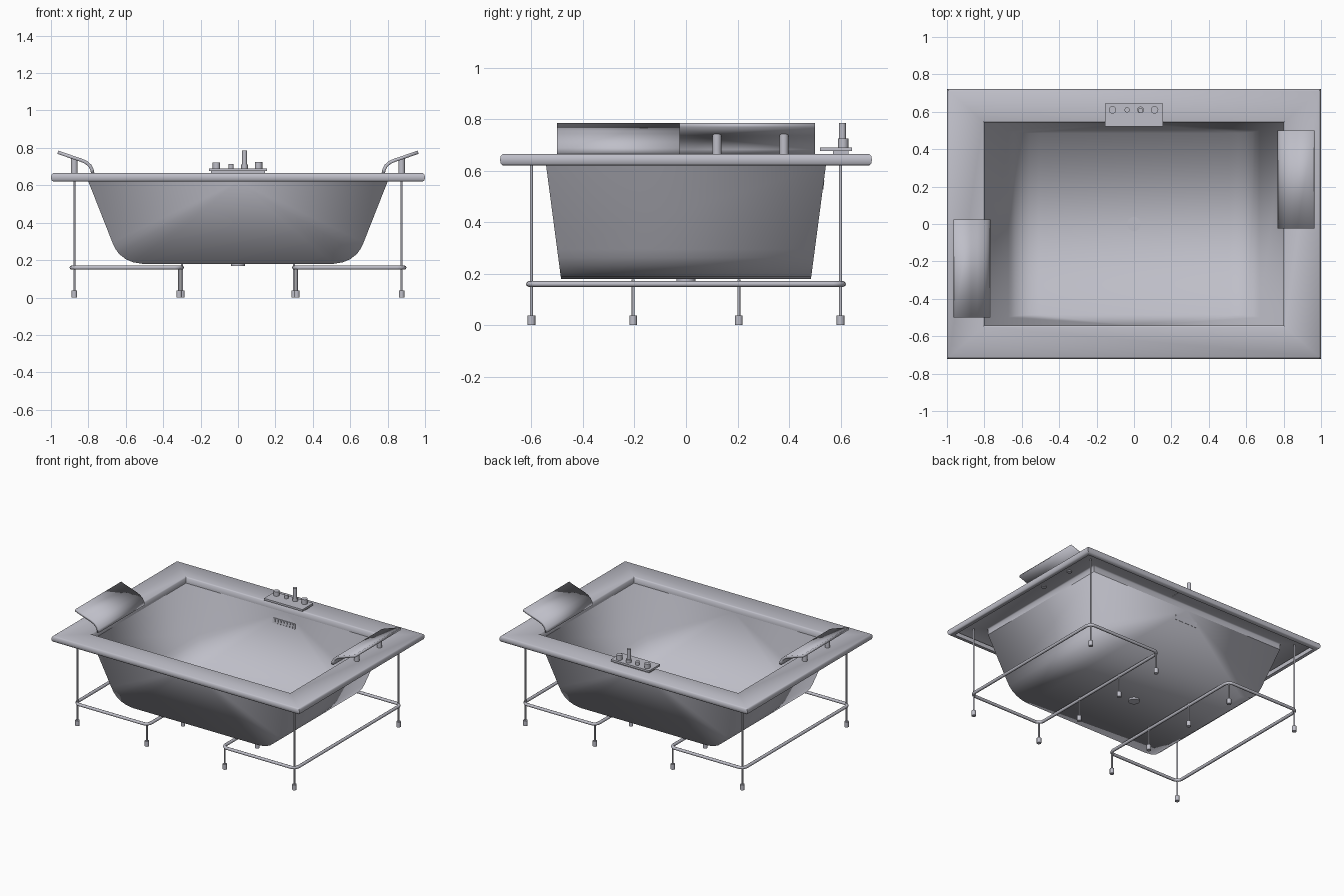
import bpy, bmesh, math
from mathutils import Vector

cube = bpy.data.objects.get("Cube")
if cube:
    bpy.data.objects.remove(cube, do_unlink=True)

mat = bpy.data.materials.new("pale grey enamel")
mat.use_nodes = True
GREY = (0.52, 0.52, 0.58, 1)
mat.diffuse_color = GREY
mat.node_tree.nodes["Principled BSDF"].inputs["Base Color"].default_value = GREY


def add_object(name, data):
    ob = bpy.data.objects.new(name, data)
    bpy.context.collection.objects.link(ob)
    data.materials.append(mat)
    return ob


def finish(name, bm, angle=None):
    """Turn a bmesh into an object; angle None gives full smooth shading."""
    bmesh.ops.recalc_face_normals(bm, faces=bm.faces)
    mesh = bpy.data.meshes.new(name)
    bm.to_mesh(mesh)
    bm.free()
    ob = add_object(name, mesh)
    bpy.ops.object.select_all(action="DESELECT")
    ob.select_set(True)
    bpy.context.view_layer.objects.active = ob
    if angle is None:
        bpy.ops.object.shade_smooth()
    else:
        bpy.ops.object.shade_smooth_by_angle(angle=math.radians(angle))
    return ob


def box(name, center, size, tilt=0):
    bm = bmesh.new()
    bmesh.ops.create_cube(bm, size=1)
    bmesh.ops.scale(bm, vec=size, verts=bm.verts)
    ob = finish(name, bm, 30)
    ob.location = center
    ob.rotation_euler.x = tilt
    return ob


def cylinder(name, x, y, z0, z1, r, sides=16):
    bm = bmesh.new()
    bmesh.ops.create_cone(bm, cap_ends=True, segments=sides,
                          radius1=r, radius2=r, depth=z1 - z0)
    ob = finish(name, bm, 40)
    ob.location = (x, y, (z0 + z1) / 2)
    return ob


# Rim: rectangular rings from the collar, over the deck, round the rolled lip
HX, HY, TOP, LOW = 1.0, 0.722, 0.665, 0.62
OX, OY = 0.80, 0.543
rings = [(OX, OY, LOW), (OX, OY, TOP - 0.008), (OX + 0.008, OY + 0.008, TOP)]
lip = [(0.012, TOP), (0.003, 0.658), (0, 0.643), (0.003, 0.627),
       (0.012, LOW), (0.035, LOW), (0.035, 0.65)]
rings += [(HX - d, HY - d, z) for d, z in lip]
bm = bmesh.new()
loops = [[bm.verts.new((sx * x, sy * y, z))
          for sx, sy in ((-1, -1), (1, -1), (1, 1), (-1, 1))] for x, y, z in rings]
for a, b in zip(loops, loops[1:]):
    for i in range(4):
        j = (i + 1) % 4
        bm.faces.new((a[i], a[j], b[j], b[i]))
finish("rim", bm, 50)

# Basin: side profile lofted front to back, with walls fanned from the top middle
half = [(OX, LOW), (0.672, 0.295), (0.657, 0.262), (0.635, 0.232),
        (0.60, 0.205), (0.56, 0.188), (0.51, 0.18)]
profile = [(-x, z) for x, z in half] + half[::-1]
bm = bmesh.new()


def wall_y(z):
    return 0.485 + (z - 0.18) / (LOW - 0.18) * (OY - 0.485)


sides = []
for s in (-1, 1):
    row = [bm.verts.new((x, s * wall_y(z), z)) for x, z in profile]
    middle = bm.verts.new((0, s * OY, LOW))
    for a, b in zip(row, row[1:]):
        bm.faces.new((middle, a, b))
    sides.append(row)
front, back = sides
for i in range(len(profile) - 1):
    bm.faces.new((front[i], front[i + 1], back[i + 1], back[i]))
finish("basin", bm)

# Drain and overflow grille
cylinder("drain", 0, 0, 0.168, 0.184, 0.037, 32)
TILT = -0.13
box("overflow_plate", (0, 0.531, 0.545), (0.18, 0.008, 0.036), TILT)
for i in range(7):
    box("overflow_slat", (-0.072 + i * 0.024, 0.526, 0.545), (0.008, 0.008, 0.026), TILT)


# Support frames: rounded rectangular tubes
def support_frame(name, s):
    x0, x1, y1, r = 0.30, 0.89, 0.61, 0.04
    curve = bpy.data.curves.new(name, "CURVE")
    curve.dimensions = "3D"
    curve.bevel_depth = 0.011
    curve.bevel_resolution = 2
    corners = [(x1 - r, y1 - r), (x0 + r, y1 - r), (x0 + r, r - y1), (x1 - r, r - y1)]
    pts = []
    for k, (cx, cy) in enumerate(corners):
        for step in range(6):
            a = math.pi / 2 * (k + step / 5)
            pts.append((s * (cx + r * math.cos(a)), cy + r * math.sin(a), 0.16, 1))
    spline = curve.splines.new("POLY")
    spline.points.add(len(pts) - 1)
    for p, co in zip(spline.points, pts):
        p.co = co
    spline.use_cyclic_u = True
    add_object(name, curve)


# Headrests: curved padded sheets on two posts each
def headrest(name, s):
    path = [(0.777, 0.665), (0.781, 0.685), (0.792, 0.705), (0.812, 0.722),
            (0.84, 0.735), (0.875, 0.746), (0.963, 0.777)]
    bm = bmesh.new()
    rows = [[bm.verts.new((s * x, s * y, z)) for x, z in path] for y in (-0.025, 0.50)]
    for i in range(len(path) - 1):
        bm.faces.new((rows[0][i], rows[0][i + 1], rows[1][i + 1], rows[1][i]))
    ob = finish(name, bm, 35)
    solid = ob.modifiers.new("padding", "SOLIDIFY")
    solid.thickness = 0.018
    solid.offset = 0
    for y in (0.12, 0.38):
        cylinder(name + "_post", s * 0.875, s * y, TOP - 0.005, 0.742, 0.018)


for s, side in ((-1, "right"), (1, "left")):
    support_frame(side + "_support_frame", s)
    headrest(side + "_headrest", s)
    # Legs, feet and tall rods up to the rim
    for t in (-1, 1):
        for x, y, top in ((0.875, 0.60, 0.66), (0.314, 0.60, 0.165), (0.30, 0.205, 0.178)):
            cylinder(side + "_leg", s * x, t * y, 0.03, top, 0.006, 10)
            cylinder(side + "_foot", s * x, t * y, 0, 0.038, 0.015)

# Tap set: plate with a raised base, control knobs and a hand shower
box("tap_base", (0, 0.60, 0.672), (0.29, 0.06, 0.018))
box("tap_plate", (0, 0.583, 0.683), (0.31, 0.124, 0.014))
for x, r, top in ((-0.115, 0.02, 0.722), (-0.037, 0.014, 0.715),
                  (0.035, 0.018, 0.712), (0.11, 0.02, 0.725)):
    cylinder("tap_knob", x, 0.61, 0.688, top, r)
cylinder("hand_shower", 0.035, 0.607, 0.71, 0.785, 0.014)
